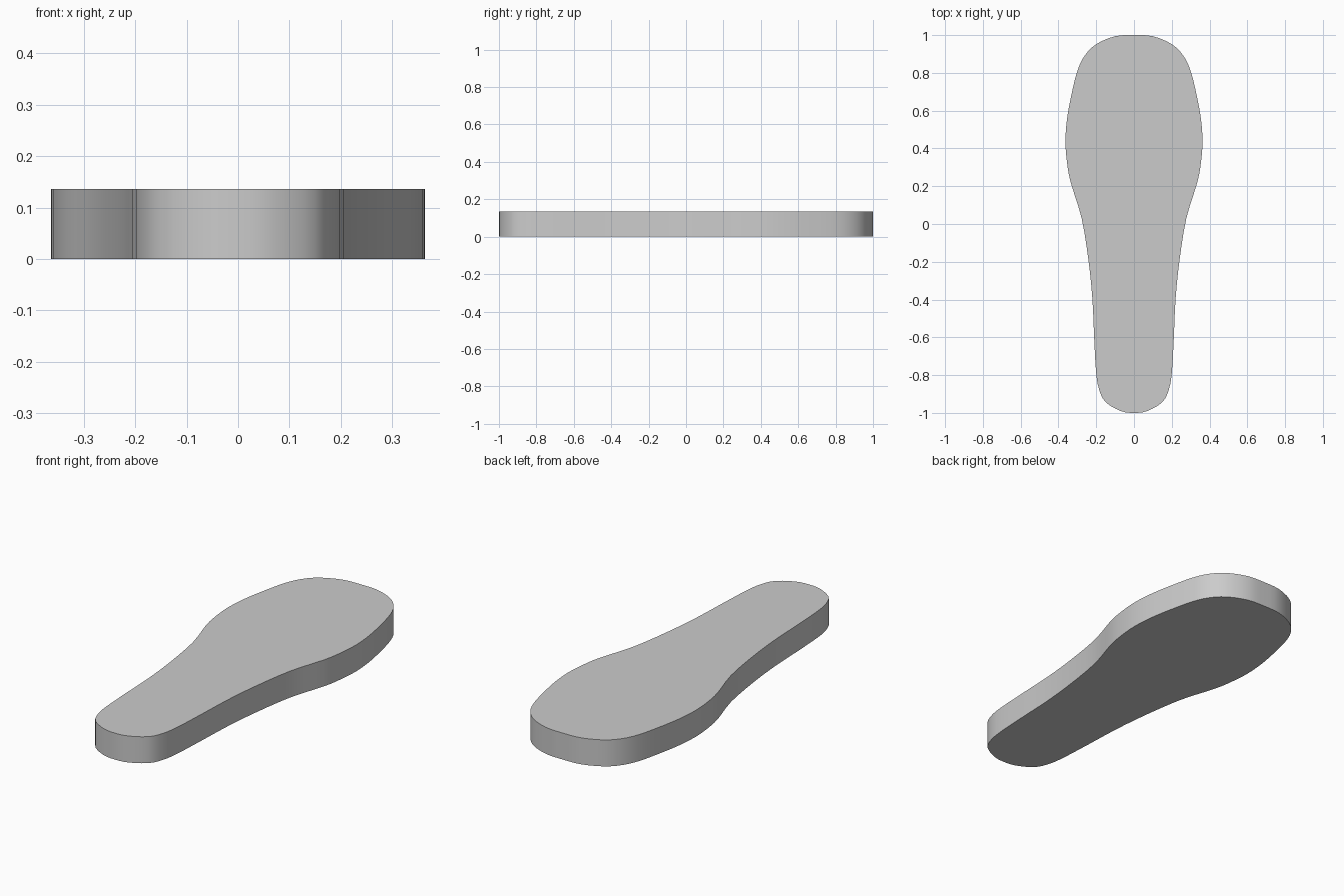
import bpy
import bmesh
from mathutils import Vector

cube = bpy.data.objects.get("Cube")
if cube:
    bpy.data.objects.remove(cube, do_unlink=True)

THICKNESS = 0.136
STEPS = 3

# Half outline of the sole, heel to toe, as (half width, y)
HALF = [(0, -1), (0.07, -0.99), (0.15, -0.943), (0.185, -0.875), (0.201, -0.78),
        (0.211, -0.6), (0.22, -0.4), (0.24, -0.2), (0.277, 0.03), (0.335, 0.22),
        (0.355, 0.33), (0.363, 0.44), (0.354, 0.56), (0.33, 0.69), (0.3, 0.81),
        (0.262, 0.89), (0.2, 0.952), (0.1, 0.994), (0, 1)]


def smooth_loop(points, steps):
    """Closed smooth curve through the points."""
    n = len(points)
    result = []
    for i in range(n):
        a, b, c, d = (Vector(points[(i + k) % n]) for k in (-1, 0, 1, 2))
        for s in range(steps):
            t = s / steps
            result.append(b + 0.5 * t * ((c - a) + t * (2 * a - 5 * b + 4 * c - d
                          + t * (3 * (b - c) + d - a))))
    return result


material = bpy.data.materials.new("light grey")
material.use_nodes = True
grey = (0.6, 0.6, 0.6, 1)
material.diffuse_color = grey
material.node_tree.nodes["Principled BSDF"].inputs["Base Color"].default_value = grey

# Sole: mirrored outline extruded upwards
outline = smooth_loop(HALF + [(-x, y) for x, y in HALF[-2:0:-1]], STEPS)
bm = bmesh.new()
base = bm.faces.new([bm.verts.new((p.x, p.y, 0)) for p in outline])
top = bmesh.ops.extrude_face_region(bm, geom=[base], use_keep_orig=True)["geom"]
bmesh.ops.translate(bm, vec=(0, 0, THICKNESS),
                    verts=[g for g in top if isinstance(g, bmesh.types.BMVert)])
bmesh.ops.recalc_face_normals(bm, faces=bm.faces)
mesh = bpy.data.meshes.new("shoe_sole")
bm.to_mesh(mesh)
bm.free()
mesh.materials.append(material)
sole = bpy.data.objects.new("shoe_sole", mesh)
bpy.context.collection.objects.link(sole)

# Smooth side wall with crisp rims
bpy.ops.object.select_all(action="DESELECT")
sole.select_set(True)
bpy.context.view_layer.objects.active = sole
bpy.ops.object.shade_smooth_by_angle(angle=0.6)
